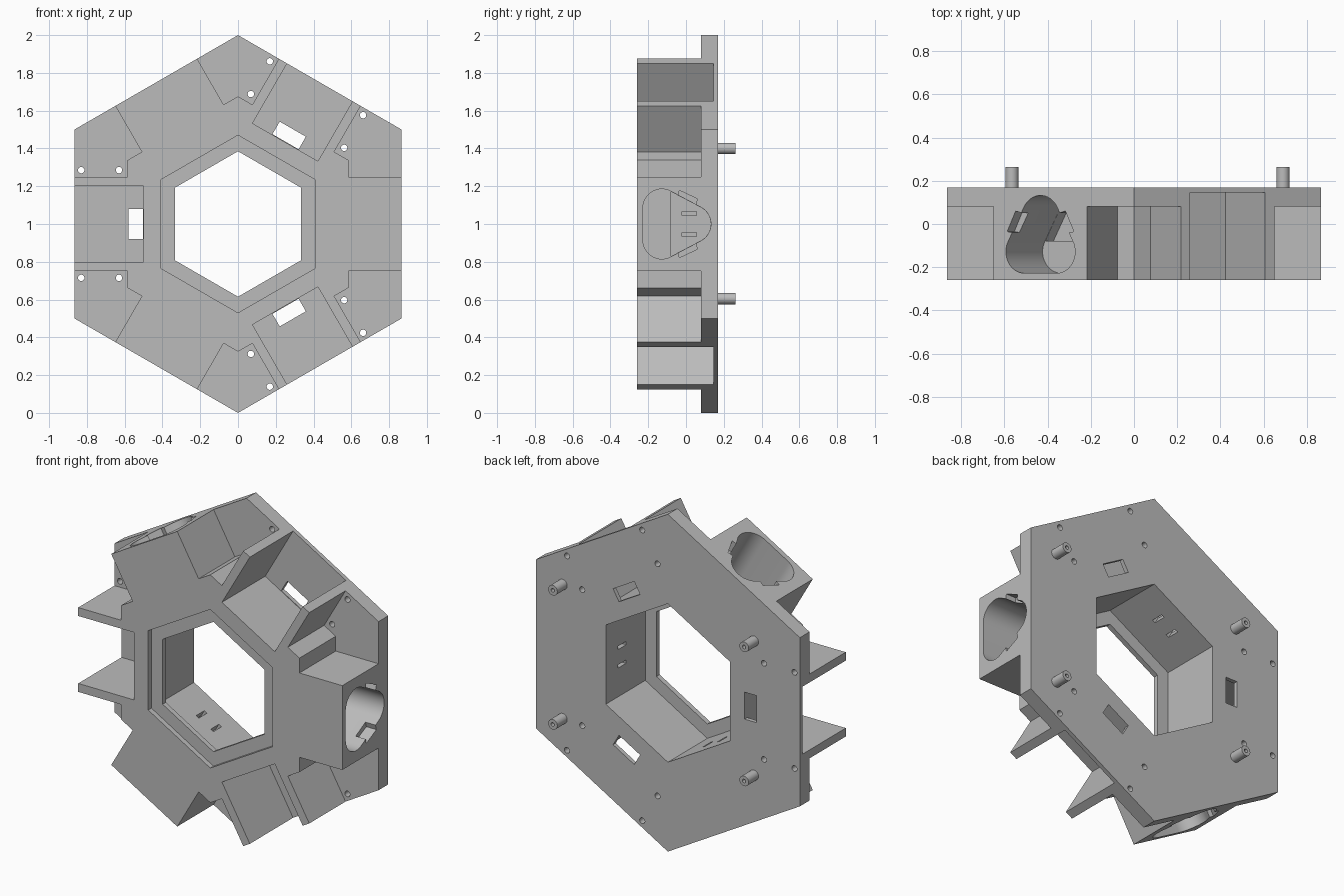
import bpy, bmesh, math
from mathutils import Vector
from mathutils.geometry import convex_hull_2d

if "Cube" in bpy.data.objects:
    bpy.data.objects.remove(bpy.data.objects["Cube"])

SOCKET_ARMS = (0, 120, 240)
SLOT_ARMS = (60, 180, 300)

grey = bpy.data.materials.new("plain grey")
grey.diffuse_color = (0.5, 0.5, 0.5, 1)
grey.use_nodes = True
grey.node_tree.nodes["Principled BSDF"].inputs["Base Color"].default_value = grey.diffuse_color


def add_prism(bm, pts, lo, hi, angle=0, radial=False):
    """Extrude (x, z) points along y, or (y, z) points along the arm when radial,
    then turn the result about the y axis through the centre."""
    c, s = math.cos(math.radians(angle)), math.sin(math.radians(angle))
    rings = []
    for d in (lo, hi):
        ring = []
        for a, z in pts:
            x, y = (d, a) if radial else (a, d)
            ring.append(bm.verts.new((x * c - z * s, y, 1 + x * s + z * c)))
        rings.append(ring)
    bm.faces.new(rings[0])
    bm.faces.new(rings[1])
    n = len(pts)
    for i in range(n):
        j = (i + 1) % n
        bm.faces.new((rings[0][i], rings[0][j], rings[1][j], rings[1][i]))


def make(name, prisms):
    bm = bmesh.new()
    for p in prisms:
        add_prism(bm, *p)
    bmesh.ops.recalc_face_normals(bm, faces=bm.faces[:])
    me = bpy.data.meshes.new(name)
    bm.to_mesh(me)
    bm.free()
    ob = bpy.data.objects.new(name, me)
    bpy.context.collection.objects.link(ob)
    me.materials.append(grey)
    return ob


def cut(target, prisms):
    cutter = make("cutter", prisms)
    cutter.hide_render = True
    mod = target.modifiers.new("cut", 'BOOLEAN')
    mod.operation, mod.solver, mod.object = 'DIFFERENCE', 'EXACT', cutter
    bpy.context.view_layer.objects.active = target
    bpy.ops.object.modifier_apply(modifier=mod.name)
    bpy.data.objects.remove(cutter)


def ring(r, n, cx=0, cz=0, start=0):
    return [(cx + r * math.cos(start + math.tau * i / n),
             cz + r * math.sin(start + math.tau * i / n)) for i in range(n)]


def box(x0, x1, z0, z1):
    return [(x0, z0), (x1, z0), (x1, z1), (x0, z1)]


def hexagon(r):
    return ring(r, 6, start=math.pi / 6)


# Hexagonal body
body = make("hexagonal_housing", [(hexagon(1), -0.26, 0.17)])

# Arrow shaped notches at the six corners leave the back plate
notch = [(1.2, 0.25), (0.585, 0.25), (0.585, 0.338), (0.509, 0.382), (0.8165, 0.914), (1.2, 0.914)]
cut(body, [(notch, -0.4, 0.08, 60 * k) for k in range(6)])

# Central opening: front recess, thin lip, rear cavity
cut(body, [(hexagon(0.47), -0.4, -0.23)])
cut(body, [(hexagon(0.47), -0.20, 0.4)])
cut(body, [(hexagon(0.385), -0.4, 0.4)])

# Open slots between paired ribs, with a window through the floor
cut(body, [(box(0.5, 1.2, -0.2, 0.2), -0.4, 0.145, a) for a in SLOT_ARMS])
cut(body, [(box(0.503, 0.58, -0.08, 0.08), 0.0, 0.4, a) for a in SLOT_ARMS])

# Screw holes beside the slots
cut(body, [(ring(0.017, 16, x, z), 0.0, 0.4, a)
           for a in SLOT_ARMS for x in (0.83, 0.63) for z in (0.285, -0.285)])

# Rounded sockets in the other arms
cloud = [Vector(p) for p in ring(0.1, 48, -0.128, 0.085) + ring(0.1, 48, -0.128, -0.085)
         + ring(0.1, 48, 0.032, 0)]
outline = [cloud[i] for i in convex_hull_2d(cloud)]
cut(body, [(outline, 0.526, 1.1, a, True) for a in SOCKET_ARMS])

# Deeper rear part of each socket
edge = [Vector((-0.08, 0.172)), Vector((-0.08, -0.172))]
inner = [p for p in outline if p.x > -0.078] + edge
deep = [inner[i] * 0.995 for i in convex_hull_2d(inner)]
cut(body, [(deep, 0.45, 0.7, a, True) for a in SOCKET_ARMS])

# Slanted clip notches on both sides of the socket
clip = [(-0.035, 0.178), (0.06, 0.133), (0.045, 0.08), (-0.045, 0.12)]
for s in (1, -1):
    cut(body, [([(y, z * s) for y, z in clip], 0.80, 1.1, a, True) for a in SOCKET_ARMS])

# Narrow wire slots from the sockets into the cavity
cut(body, [(box(-0.02, 0.055, z - 0.01, z + 0.01), 0.38, 0.5, a, True)
           for a in SOCKET_ARMS for z in (0.055, -0.055)])

# Hollow mounting pegs on the back
for i, (x, z) in enumerate([(x, z) for x in (-0.565, 0.69) for z in (0.4, -0.395)]):
    peg = make(f"mounting_peg_{i + 1}", [(ring(0.03, 32, x, z), 0.165, 0.263)])
    cut(peg, [(ring(0.011, 16, x, z), 0.18, 0.4)])

# Smooth round walls, keep hard edges
for ob in bpy.context.scene.objects:
    ob.select_set(True)
bpy.context.view_layer.objects.active = body
bpy.ops.object.shade_smooth_by_angle(angle=math.radians(25))
